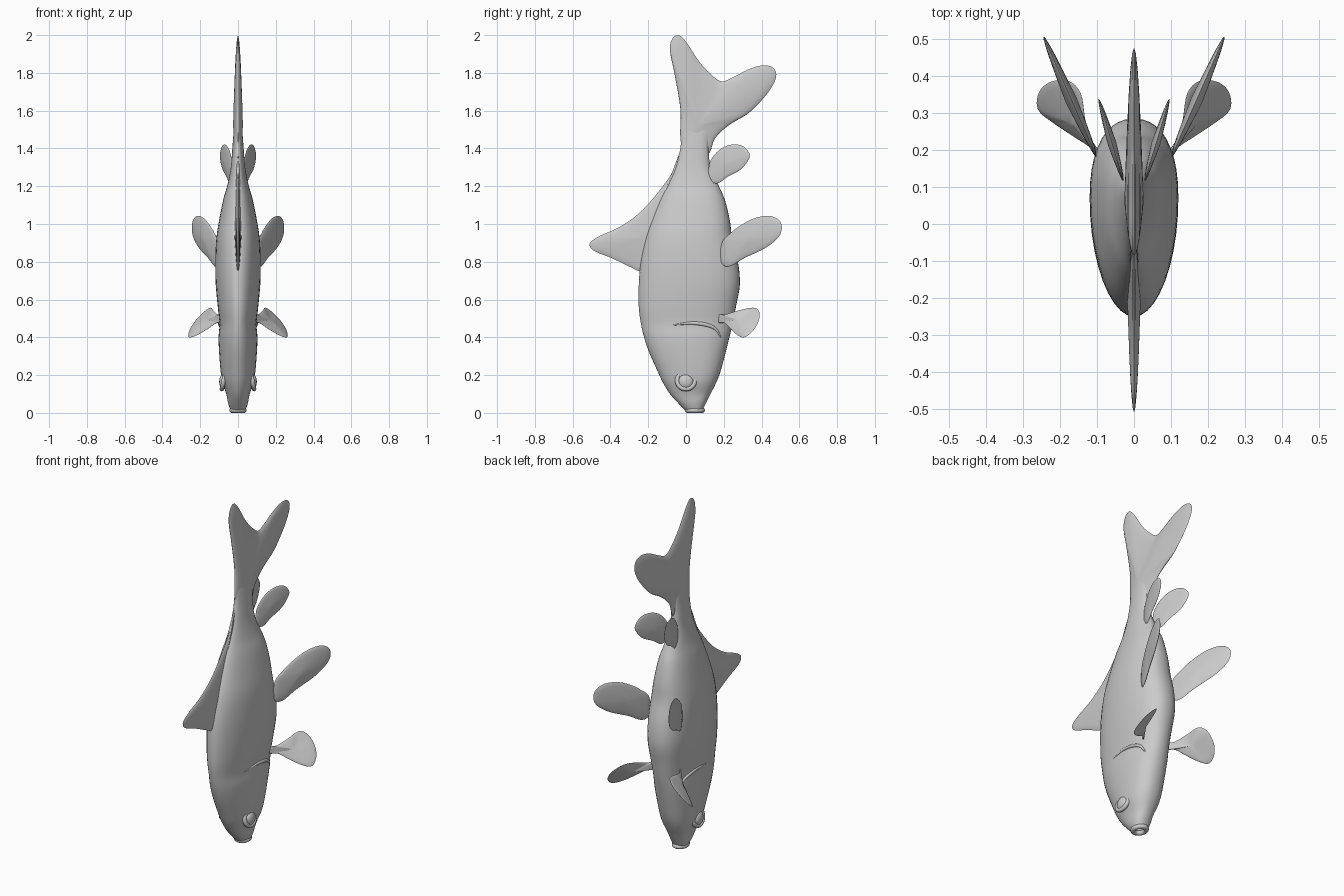
import bpy, bmesh, math
from mathutils import Vector

if "Cube" in bpy.data.objects:
    bpy.data.objects.remove(bpy.data.objects["Cube"])


def spline(pts, steps, closed=False):
    """Catmull-Rom samples through points of any dimension."""
    n, out = len(pts), []
    get = (lambda i: pts[i % n]) if closed else (lambda i: pts[max(0, min(n - 1, i))])
    for i in range(n if closed else n - 1):
        a, b, c, d = (get(i + k) for k in (-1, 0, 1, 2))
        for s in range(steps):
            t = s / steps
            out.append(tuple(q + .5 * t * (r - p + t * (2*p - 5*q + 4*r - w + t * (3*(q - r) + w - p)))
                             for p, q, r, w in zip(a, b, c, d)))
    if not closed:
        out.append(tuple(pts[-1]))
    return out


def finish(name, bm, angle=50):
    bmesh.ops.recalc_face_normals(bm, faces=bm.faces)
    me = bpy.data.meshes.new(name)
    bm.to_mesh(me)
    bm.free()
    ob = bpy.data.objects.new(name, me)
    bpy.context.collection.objects.link(ob)
    smooth(ob, angle)
    return ob


def smooth(ob, angle=50):
    bpy.ops.object.select_all(action='DESELECT')
    ob.select_set(True)
    bpy.context.view_layer.objects.active = ob
    bpy.ops.object.shade_smooth_by_angle(angle=math.radians(angle))


def bridge(bm, a, b):
    n = len(a)
    for i in range(n):
        bm.faces.new((a[i], a[(i + 1) % n], b[(i + 1) % n], b[i]))


# Body: height, back edge, belly edge, half width
KEYS = [(.01, 0, .085, .038), (.05, -.04, .105, .052), (.10, -.085, .13, .062),
        (.16, -.122, .16, .083), (.22, -.15, .183, .092), (.32, -.195, .21, .1),
        (.40, -.222, .23, .103), (.47, -.238, .247, .098), (.56, -.25, .264, .107),
        (.68, -.25, .285, .118), (.80, -.24, .275, .12), (.92, -.215, .245, .115),
        (1.02, -.18, .232, .1), (1.13, -.135, .205, .078), (1.21, -.095, .17, .055),
        (1.30, -.055, .13, .038), (1.40, -.03, .12, .03), (1.50, -.022, .125, .022),
        (1.60, 0, .13, .012)]
SECTIONS = spline(KEYS, 4)
BACK, BELLY = 2.0, 2.3


def body_x(y, z):
    """Half width of the body surface at a point of the side view."""
    _, lo, hi, hw = min(SECTIONS, key=lambda s: abs(s[0] - z))
    yc = lo + .6 * (hi - lo)
    p, r = (BELLY, hi - yc) if y > yc else (BACK, yc - lo)
    return hw * max(0, 1 - min(1, abs(y - yc) / r) ** p) ** (1 / p)


bm = bmesh.new()
rings, N = [], 40
for z, lo, hi, hw in SECTIONS:
    yc, ring = lo + .6 * (hi - lo), []
    for i in range(N):
        t = 2 * math.pi * i / N
        c, s = math.cos(t), math.sin(t)
        p, r = (BELLY, hi - yc) if s > 0 else (BACK, yc - lo)
        ring.append(bm.verts.new((math.copysign(hw * abs(c) ** (2 / p), c),
                                  yc + math.copysign(r * abs(s) ** (2 / p), s), z)))
    rings.append(ring)
mouth = [bm.verts.new((v.co.x * .5, .045 + (v.co.y - .045) * .6, .045)) for v in rings[0]]
rings.insert(0, mouth)
for a, b in zip(rings, rings[1:]):
    bridge(bm, a, b)
bm.faces.new(rings[0])
bm.faces.new(rings[-1])
finish("body", bm)


def fin(name, outline, centre, thick, side=1):
    """Closed outline swelling smoothly from its rim to a ridge at the centre."""
    rim = [Vector(p) for p in spline(outline, 5, True)]
    c = Vector(centre)
    nor = sum(((a - c).cross(b - c) for a, b in zip(rim, rim[1:] + rim[:1])), Vector()).normalized()
    bm = bmesh.new()

    def vert(p):
        return bm.verts.new((p.x * side, p.y, p.z))
    edge = [vert(p) for p in rim]
    for sgn in (1, -1):
        prev = edge
        for s in (.96, .85, .7, .5, .25):
            off = nor * sgn * thick * math.sqrt(1 - s)
            cur = [vert(c + (p - c) * s + off) for p in rim]
            bridge(bm, prev, cur)
            prev = cur
        tip = vert(c + nor * sgn * thick)
        for i in range(len(prev)):
            bm.faces.new((prev[i], prev[(i + 1) % len(prev)], tip))
    finish(name, bm, 70)


def slanted(pts, x0, slope, y0):
    return [(x0 + slope * (y - y0), y, z) for y, z in pts]


# Tail fin and dorsal fin on the centre plane
TAIL = [(-.025, 1.42), (-.03, 1.61), (-.06, 1.79), (-.085, 1.92), (-.073, 1.98), (-.04, 2.0),
        (0, 1.965), (.07, 1.86), (.135, 1.79), (.19, 1.755), (.255, 1.78), (.345, 1.825),
        (.42, 1.84), (.468, 1.82), (.475, 1.77), (.43, 1.69), (.335, 1.59), (.23, 1.525),
        (.155, 1.455), (.12, 1.37), (.05, 1.34)]
fin("tail_fin", slanted(TAIL, 0, 0, 0), (0, .06, 1.52), .026)
DORSAL = [(-.24, .75), (-.29, .77), (-.395, .82), (-.46, .845), (-.5, .868), (-.508, .9),
          (-.46, .935), (-.35, .985), (-.245, 1.06), (-.15, 1.165), (-.075, 1.27), (-.03, 1.38),
          (0, 1.3), (-.05, 1.0), (-.15, .76)]
fin("dorsal_fin", slanted(DORSAL, 0, 0, 0), (0, -.2, .93), .018)

# Paired fins
PELVIC = [(.19, .9), (.24, .955), (.285, .99), (.36, 1.03), (.44, 1.043), (.493, 1.02),
          (.507, .975), (.485, .925), (.415, .87), (.31, .82), (.23, .775), (.185, .8)]
ANAL = [(.12, 1.3), (.135, 1.345), (.18, 1.395), (.24, 1.42), (.3, 1.413), (.337, 1.37),
        (.325, 1.33), (.285, 1.285), (.22, 1.25), (.165, 1.215), (.12, 1.24)]
PECTORAL = [(.08, .17, .48), (.115, .205, .475), (.16, .235, .445), (.22, .275, .41),
            (.26, .31, .4), (.258, .355, .435), (.228, .384, .485), (.18, .388, .535),
            (.145, .355, .557), (.13, .27, .54), (.105, .205, .52), (.08, .17, .52)]
for side, tag in ((1, "right"), (-1, "left")):
    fin("pelvic_fin_" + tag, slanted(PELVIC, .105, .44, .19), (.17, .335, .92), .016, side)
    fin("anal_fin_" + tag, slanted(ANAL, .03, .3, .12), (.06, .22, 1.325), .012, side)
    fin("pectoral_fin_" + tag, PECTORAL, (.165, .28, .485), .012, side)

    # Eye ball in a raised socket ring
    ex = body_x(.0, .165)
    bpy.ops.mesh.primitive_uv_sphere_add(segments=24, ring_count=14, radius=.04,
                                         location=(side * (ex - .002), 0, .165))
    eye = bpy.context.object
    eye.name, eye.scale = "eye_" + tag, (.55, 1, 1)
    smooth(eye)
    bpy.ops.mesh.primitive_torus_add(major_segments=28, minor_segments=10, major_radius=.047,
                                     minor_radius=.012, location=(side * (ex - .004), .0, .172),
                                     rotation=(0, side * math.radians(78), 0))
    socket = bpy.context.object
    socket.name = "eye_socket_" + tag
    smooth(socket)

    # Gill cover edge: tapered ridge lying on the body
    path = spline([(-.065, .465), (.02, .475), (.1, .468), (.155, .445), (.185, .4)], 6)
    cu = bpy.data.curves.new("gill_edge_" + tag, 'CURVE')
    cu.dimensions, cu.bevel_depth, cu.bevel_resolution = '3D', .01, 3
    cu.use_fill_caps = True
    sp = cu.splines.new('POLY')
    sp.points.add(len(path) - 1)
    for i, (y, z) in enumerate(path):
        sp.points[i].co = (side * (body_x(y, z) - .002), y, z, 1)
        sp.points[i].radius = .25 + math.sin(math.pi * i / (len(path) - 1)) * .75
    bpy.context.collection.objects.link(bpy.data.objects.new("gill_edge_" + tag, cu))

# Lips around the mouth opening
bpy.ops.mesh.primitive_torus_add(major_segments=32, minor_segments=10, major_radius=.034,
                                 minor_radius=.014, location=(0, .047, .014))
lips = bpy.context.object
lips.name, lips.scale = "lips", (.95, 1.12, 1)
smooth(lips)
